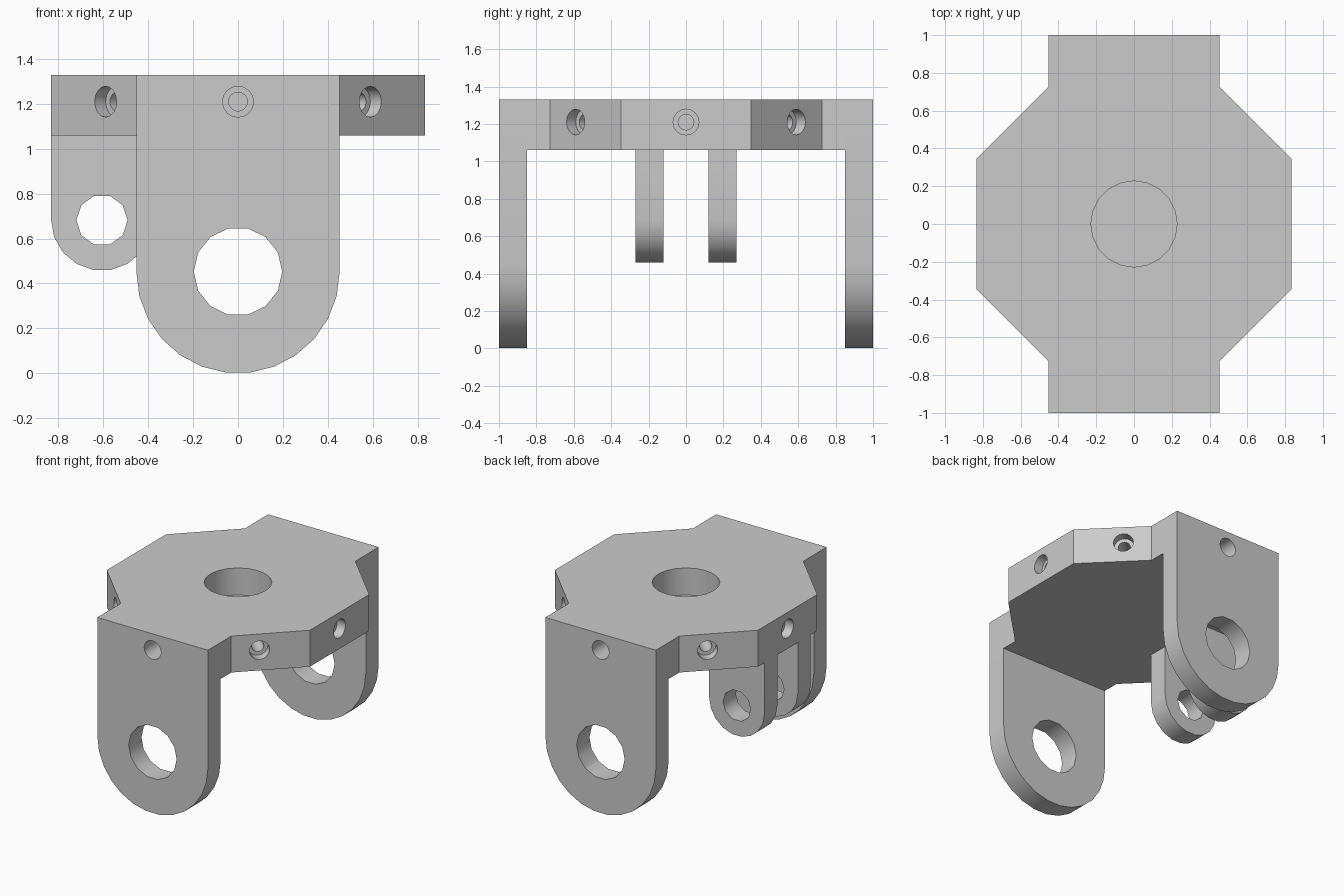
import bpy, bmesh
from math import sin, cos, pi, radians
from mathutils import Matrix

old = bpy.data.objects.get("Cube")
if old:
    bpy.data.objects.remove(old, do_unlink=True)

grey = bpy.data.materials.new("plain grey")
grey.use_nodes = True
grey.diffuse_color = (0.6, 0.6, 0.6, 1)
grey.node_tree.nodes["Principled BSDF"].inputs["Base Color"].default_value = (0.6, 0.6, 0.6, 1)

TOP, UNDER, SIDE, HALF = 1.33, 1.06, 0.833, 0.453
UPRIGHT = Matrix.Rotation(pi / 2, 4, 'X')   # profile in x-z, extruded along -y


def circle(r, n, cx=0, cy=0):
    return [(cx + r * cos(2 * pi * i / n), cy + r * sin(2 * pi * i / n)) for i in range(n)]


def tongue(cx, r, top, n):
    """Square-topped profile ending in a half round at z = r above its foot."""
    def shape(foot):
        arc = [(cx + r * cos(pi + pi * i / n), foot + r + r * sin(pi + pi * i / n))
               for i in range(n + 1)]
        return arc + [(cx + r, top), (cx - r, top)]
    return shape


def add_prism(bm, points, w0, w1, matrix=Matrix()):
    lower = [bm.verts.new(matrix @ Matrix.Translation((x, y, w0)).translation) for x, y in points]
    upper = [bm.verts.new(matrix @ Matrix.Translation((x, y, w1)).translation) for x, y in points]
    bm.faces.new(lower[::-1])
    bm.faces.new(upper)
    n = len(points)
    for i in range(n):
        j = (i + 1) % n
        bm.faces.new((lower[i], lower[j], upper[j], upper[i]))


def make(name, prisms):
    bm = bmesh.new()
    for p in prisms:
        add_prism(bm, *p)
    bmesh.ops.recalc_face_normals(bm, faces=bm.faces)
    mesh = bpy.data.meshes.new(name)
    bm.to_mesh(mesh)
    bm.free()
    mesh.materials.append(grey)
    ob = bpy.data.objects.new(name, mesh)
    bpy.context.collection.objects.link(ob)
    return ob


def cut(ob, cutters):
    bpy.ops.object.select_all(action='DESELECT')
    ob.select_set(True)
    bpy.context.view_layer.objects.active = ob
    for c in cutters:
        mod = ob.modifiers.new("cut", 'BOOLEAN')
        mod.operation = 'DIFFERENCE'
        mod.solver = 'EXACT'
        mod.object = c
        bpy.ops.object.modifier_apply(modifier=mod.name)
    bpy.ops.object.shade_smooth_by_angle(angle=radians(40))


# Cutters: stepped screw holes all round, centre bore, pivot holes
radial = [Matrix.Translation((0, 0, 1.21)) @ Matrix.Rotation(k * pi / 4, 4, 'Z')
          @ Matrix.Rotation(pi / 2, 4, 'Y') for k in range(8)]
head_holes = make("screw_head_cutter", [(circle(0.069, 16), 0.765, 1.1, m) for m in radial])
pilot_holes = make("pilot_hole_cutter", [(circle(0.042, 16), 0.6, 0.8, m) for m in radial])
centre_bore = make("centre_bore_cutter", [(circle(0.228, 20), TOP - 0.2, TOP + 0.1)])
arm_hole = make("arm_hole_cutter", [(circle(0.197, 14, 0, HALF), -1.1, 1.1, UPRIGHT)])
lug_hole = make("lug_hole_cutter", [(circle(0.114, 10, -0.606, 0.682), -0.5, 0.5, UPRIGHT)])

# Top plate: eight-sided, running between the two arms
quarter = [(SIDE, 0.347), (HALF, 0.727), (HALF, 0.85)]
half = quarter + [(-x, y) for x, y in reversed(quarter)]
outline = half + [(-x, -y) for x, y in half]
plate = make("top_plate", [(outline, UNDER, TOP)])
cut(plate, [head_holes, pilot_holes, centre_bore])

# Large pivot arms, front and back
arm_shape = tongue(0, HALF, TOP, 13)(0)
for name, w0, w1 in (("front_arm", 0.85, 1.0), ("back_arm", -1.0, -0.85)):
    cut(make(name, [(arm_shape, w0, w1, UPRIGHT)]), [head_holes, arm_hole])

# Small paired lugs under one side
lug_shape = tongue(-0.606, 0.227, UNDER, 9)(0.457)
for name, w0, w1 in (("front_lug", 0.12, 0.27), ("back_lug", -0.27, -0.12)):
    cut(make(name, [(lug_shape, w0, w1, UPRIGHT)]), [lug_hole])

for c in (head_holes, pilot_holes, centre_bore, arm_hole, lug_hole):
    bpy.data.objects.remove(c, do_unlink=True)
